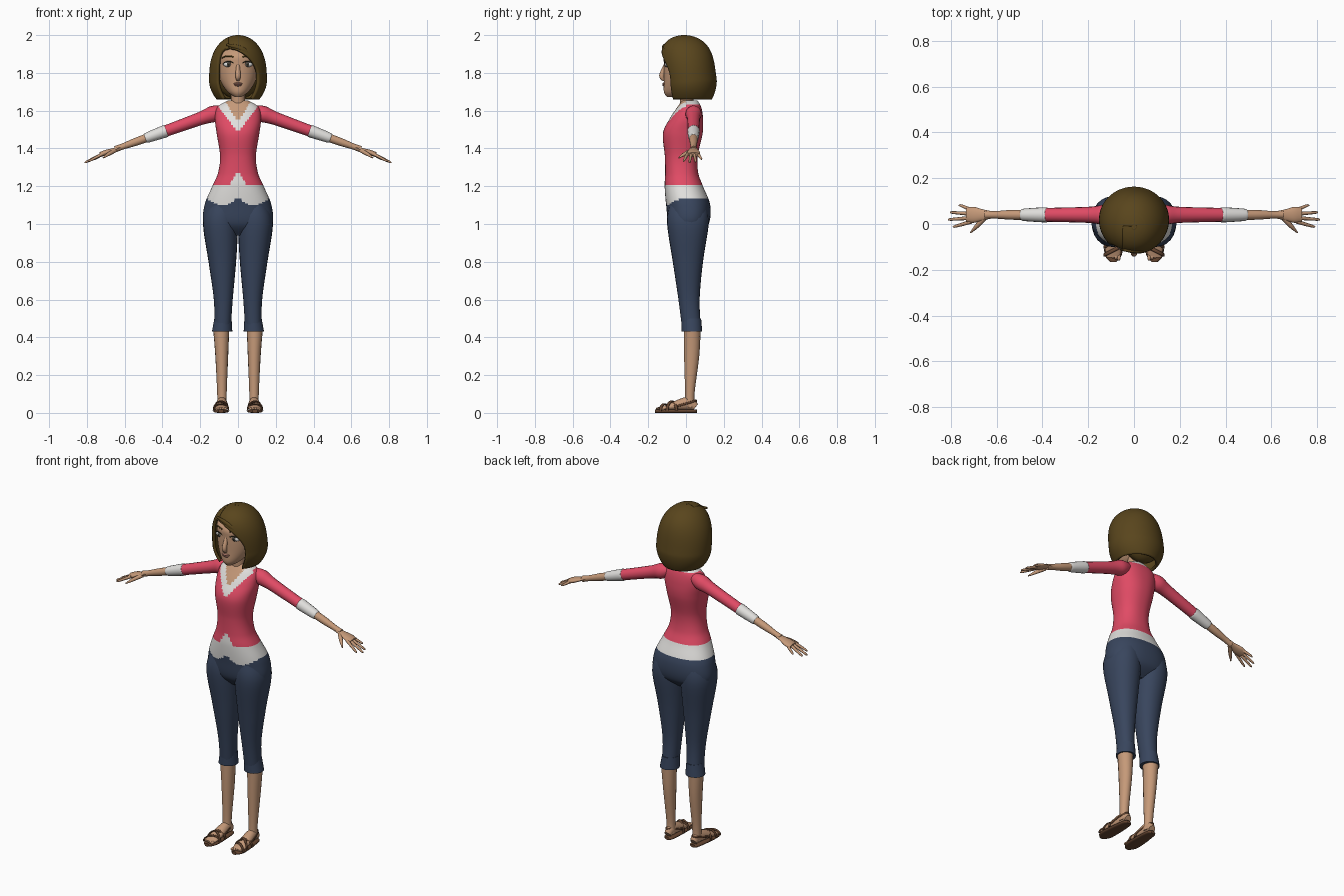
import bpy, bmesh, math
from mathutils import Vector, Matrix

default_cube = bpy.data.objects.get("Cube")
if default_cube:
    bpy.data.objects.remove(default_cube, do_unlink=True)


def material(name, *rgb):
    m = bpy.data.materials.new(name)
    m.use_nodes = True
    m.diffuse_color = (*rgb, 1)
    shader = next(n for n in m.node_tree.nodes if n.type == 'BSDF_PRINCIPLED')
    shader.inputs["Base Color"].default_value = (*rgb, 1)
    return m


SKIN = material("skin", .56, .32, .19)
PINK = material("pink_knit", .75, .07, .13)
WHITE = material("white_cloth", .75, .74, .72)
DENIM = material("dark_denim", .04, .06, .11)
HAIR = material("brown_hair", .1, .06, .012)
LEATHER = material("brown_leather", .13, .06, .03)
DARK = material("dark_lash", .02, .02, .01)
IRIS = material("grey_iris", .1, .09, .08)
LIPS = material("lips", .42, .19, .14)


def finish(name, bm, materials, rule=None, pair=False):
    """Turn a bmesh into a smooth object, coloured by rule, mirrored if paired."""
    bmesh.ops.recalc_face_normals(bm, faces=bm.faces[:])
    for face in bm.faces:
        face.smooth = len(face.verts) < 5
        face.material_index = rule(face.calc_center_median()) if rule else 0
    mesh = bpy.data.meshes.new(name)
    bm.to_mesh(mesh)
    bm.free()
    for m in materials:
        mesh.materials.append(m)
    ob = bpy.data.objects.new(name, mesh)
    bpy.context.collection.objects.link(ob)
    if pair:
        ob.modifiers.new("mirror", 'MIRROR').use_mirror_merge = False
    return ob


def spline(keys, steps):
    """Catmull-Rom curve through tuples of numbers."""
    padded = [keys[0], *keys, keys[-1]]
    points = []
    for i in range(len(keys) - 1):
        for step in range(steps):
            t = step / steps
            points.append([b + (t * (c - a) + t * t * (2 * a - 5 * b + 4 * c - d)
                                + t ** 3 * (3 * b - a - 3 * c + d)) / 2
                           for a, b, c, d in zip(*padded[i:i + 4])])
    return points + [list(keys[-1])]


def skin_rings(rings, closed=True, first_cap=True):
    bm = bmesh.new()
    rows = [[bm.verts.new(p) for p in ring] for ring in rings]
    count = len(rows[0])
    for low, high in zip(rows, rows[1:]):
        for j in range(count if closed else count - 1):
            k = (j + 1) % count
            bm.faces.new((low[j], low[k], high[k], high[j]))
    if first_cap:
        bm.faces.new(rows[0])
    bm.faces.new(rows[-1])
    return bm


def tube(name, keys, *materials, ref=(0, 1, 0), axis=None, sides=16, steps=5,
         power=1, rule=None, pair=False):
    """Sweep an ellipse along keys (x, y, z, radius along ref, other radius)."""
    points = spline(keys, steps)
    rings = []
    for i, (x, y, z, wide, deep) in enumerate(points):
        before, after = points[max(i - 1, 0)], points[min(i + 1, len(points) - 1)]
        along = Vector(axis or Vector(after[:3]) - Vector(before[:3])).normalized()
        u = Vector(ref)
        u = (u - along * u.dot(along)).normalized()
        v = along.cross(u)
        ring = []
        for j in range(sides):
            turn = math.tau * j / sides
            c, s = (math.copysign(abs(w) ** power, w) for w in (math.cos(turn), math.sin(turn)))
            ring.append(Vector((x, y, z)) + u * c * wide + v * s * deep)
        rings.append(ring)
    finish(name, skin_rings(rings), materials, rule, pair)


def upright(name, keys, *materials, **options):
    """Loft level sections given as (z, x from, x to, depth in front, depth behind)."""
    tube(name, [((a + b) / 2, (back - front) / 2, z, (b - a) / 2, (back + front) / 2)
                for z, a, b, front, back in keys],
         *materials, ref=(1, 0, 0), axis=(0, 0, 1), **options)


def arm_part(name, keys, mat, flat=1):
    """Tube along the sloping arm, keys (x, radius)."""
    tube(name, [(x, .04, arm_height(x), r, r * flat) for x, r in keys], mat, pair=True)


def arm_height(x):
    return 1.63 - .36 * x


def arc(name, centre, across, up, wide, thick, mat, ref=(0, 1, 0)):
    """Half-ellipse band, mirrored to the other side."""
    keys = []
    for i in range(13):
        turn = math.pi * i / 12
        p = Vector(centre) + Vector(across) * math.cos(turn) + Vector(up) * math.sin(turn)
        keys.append((*p, wide, thick))
    tube(name, keys, mat, ref=ref, sides=8, steps=1, pair=True)


def ball(name, centre, size, mat, pair=False):
    bm = bmesh.new()
    bmesh.ops.create_uvsphere(bm, u_segments=24, v_segments=12, radius=1,
                              matrix=Matrix.LocRotScale(Vector(centre), None, Vector(size)))
    finish(name, bm, [mat], None, pair)


# Blouse and trouser seat: hem, collar and neckline are coloured by position
def clothing(c):
    side, front = abs(c.x), c.y < 0
    hem, band = 1.135, 1.205
    if front:
        hem = 1.14 - .04 * min(side / .06, 1) + max(0, side - .1) / 2
        band += max(0, .075 - 1.6 * side)
        if c.z > 1.54 + 1.6 * side:
            return 3
        if c.z > 1.485 + 1.3 * side:
            return 1
    if c.z < hem:
        return 2
    return 1 if c.z < band or c.z > 1.632 else 0


torso = [(1.655, .05, .02, .06), (1.62, .108, .045, .08), (1.56, .122, .085, .09),
         (1.48, .113, .122, .088), (1.36, .095, .112, .062), (1.27, .106, .11, .065),
         (1.2, .136, .113, .09), (1.1, .177, .105, .128), (1, .18, .09, .12),
         (.94, .1, .04, .06)]
upright("blouse_and_trouser_seat", [(z, -w, w, front, back) for z, w, front, back in torso],
        PINK, WHITE, DENIM, SKIN, sides=72, steps=12, power=.88, rule=clothing)

# Cropped trouser legs, turned-up cuffs and bare calves
upright("trouser_leg", [(1.1, .01, .16, .09, .11), (1, 0, .185, .1, .12),
                        (.8, .01, .156, .07, .09), (.6, .028, .128, .04, .072),
                        (.44, .038, .125, .02, .08)], DENIM, sides=24, power=.92, pair=True)
upright("trouser_cuff", [(.5, .034, .125, .025, .08), (.43, .03, .138, .023, .086)],
        DENIM, sides=24, pair=True)
upright("calf", [(.45, .046, .132, .012, .078), (.3, .052, .12, .01, .07),
                 (.1, .06, .11, .005, .045), (.03, .058, .11, .01, .05)], SKIN, pair=True)

# Feet and sandals
tube("foot", [(.085, .05, .03, .02, .02), (.085, .01, .05, .027, .035),
              (.09, -.1, .028, .036, .016), (.09, -.145, .02, .03, .008)],
     SKIN, ref=(1, 0, 0), pair=True)
for i in range(5):
    ball("toe", (.066 + .013 * i, .005 * i - .146, .022), (.008, .014, .008), SKIN, True)
tube("sandal_sole", [(.085, .057, .009, .012, .009), (.085, .03, .009, .03, .009),
                     (.09, -.12, .009, .04, .009), (.09, -.165, .009, .014, .009)],
     LEATHER, ref=(1, 0, 0), axis=(0, 1, 0), power=.7, pair=True)
for y, slant, height in ((-.115, -.02, .035), (-.075, .025, .045), (-.075, -.025, .05)):
    arc("sandal_strap", (.09, y, .012), (.04, slant, 0), (0, 0, height), .008, .004, LEATHER)
arc("heel_strap", (.087, -.05, .035), (.033, 0, 0), (0, .105, .03), .006, .003,
    LEATHER, ref=(0, 0, 1))

# Arms: sleeve, white cuff, forearm, palm
arm_part("sleeve", [(.08, .028), (.13, .043), (.2, .035), (.39, .03)], PINK)
arm_part("sleeve_cuff", [(.38, .03), (.39, .033), (.48, .027), (.49, .022)], WHITE)
arm_part("forearm", [(.47, .022), (.54, .021), (.61, .016), (.65, .017)], SKIN)
arm_part("palm", [(.62, .016), (.66, .024), (.7, .035), (.73, .032)], SKIN, flat=.4)

# Fingers fan out from the palm
for i in range(4):
    reach = .81 - .014 * (i - 1.2) ** 2
    root, tip = .01 + .017 * i, .03 * i - .01
    tube("finger", [(.71, root, arm_height(.71), .009, .009),
                    (reach - .01, tip, arm_height(reach) - .008, .006, .006),
                    (reach, tip, arm_height(reach) - .014, .002, .002)],
         SKIN, sides=8, pair=True)
tube("thumb", [(.65, .03, 1.39, .012, .012), (.685, -.008, 1.37, .01, .01),
               (.714, -.038, 1.35, .003, .003)], SKIN, sides=8, ref=(0, 0, 1), pair=True)

# Neck and head
upright("neck", [(1.58, -.05, .05, .03, .06), (1.65, -.037, .037, .032, .04),
                 (1.75, -.04, .04, .04, .05)], SKIN)
head = [(1.672, .016, .1, -.06), (1.7, .056, .117, .02), (1.76, .094, .117, .08),
        (1.84, .108, .117, .1), (1.9, .104, .11, .1), (1.97, .03, .03, .03)]
upright("head", [(z, -w, w, front, back) for z, w, front, back in head], SKIN, sides=32)
tube("nose", [(0, -.106, 1.85, .008, .008), (0, -.128, 1.785, .014, .014),
              (0, -.115, 1.76, .008, .006)], SKIN, ref=(1, 0, 0))
for name, z, w in (("upper_lip", 1.743, .024), ("lower_lip", 1.735, .019)):
    ball(name, (0, -.116, z), (w, .009, .006), LIPS)

# Eyes, lashes and brows
eye = Vector((.05, -.093, 1.845))
ball("eyeball", eye, (.027, .019, .015), WHITE, True)
ball("iris", eye - Vector((0, .012, 0)), (.012, .009, .013), IRIS, True)
ball("pupil", eye - Vector((0, .018, 0)), (.006, .005, .006), DARK, True)
arc("lash", eye - Vector((0, .006, 0)), (.029, .01, 0), (0, -.009, .015), .003, .003, DARK)
arc("eyebrow", eye + Vector((0, 0, .032)), (.033, .015, 0), (0, -.012, .012), .003, .004, HAIR)

# Bob haircut: level arcs that stop at the edges of the face opening
rings, sides = [], 56
for i in range(61):
    rise = math.sin(math.pi / 2 * i / 60)
    z = 1.66 + .34 * rise
    up, down = max(0, (z - 1.76) / .24), max(0, (1.76 - z) / .1)
    gap = min(1, max(0, (z - 1.78) / .15))
    w = max(.01, .153 * math.sqrt(1 - min(1, up ** 2.6)) * (1 - .26 * down ** 2))
    depth = max(.012, .143 * math.sqrt(1 - min(1, up ** 4)) * (1 - .18 * down ** 2))
    half = .107 * math.sqrt(1 - gap ** 2) * (1 - .3 * down ** 2)
    parting = -.05 * gap ** 2
    start, end = (math.asin(max(-1, min(1, edge / w))) for edge in (parting + half, parting - half))
    ring = []
    for j in range(sides + 1):
        turn = start + (math.tau + end - start) * j / sides
        ring.append((w * math.sin(turn), .02 - .03 * up - depth * math.cos(turn), z))
    rings.append(ring)
bob = finish("bob_hair", skin_rings(rings, closed=False, first_cap=False), [HAIR])
shell = bob.modifiers.new("thickness", 'SOLIDIFY')
shell.thickness, shell.offset = .016, -1
ball("inner_hair", (0, .06, 1.8), (.125, .08, .14), HAIR)

# Swept fringe lock from the parting
tube("fringe_lock", [(-.06, -.112, 1.95, .004, .006), (.03, -.117, 1.92, .01, .014),
                     (.108, -.075, 1.83, .006, .006)], HAIR)
